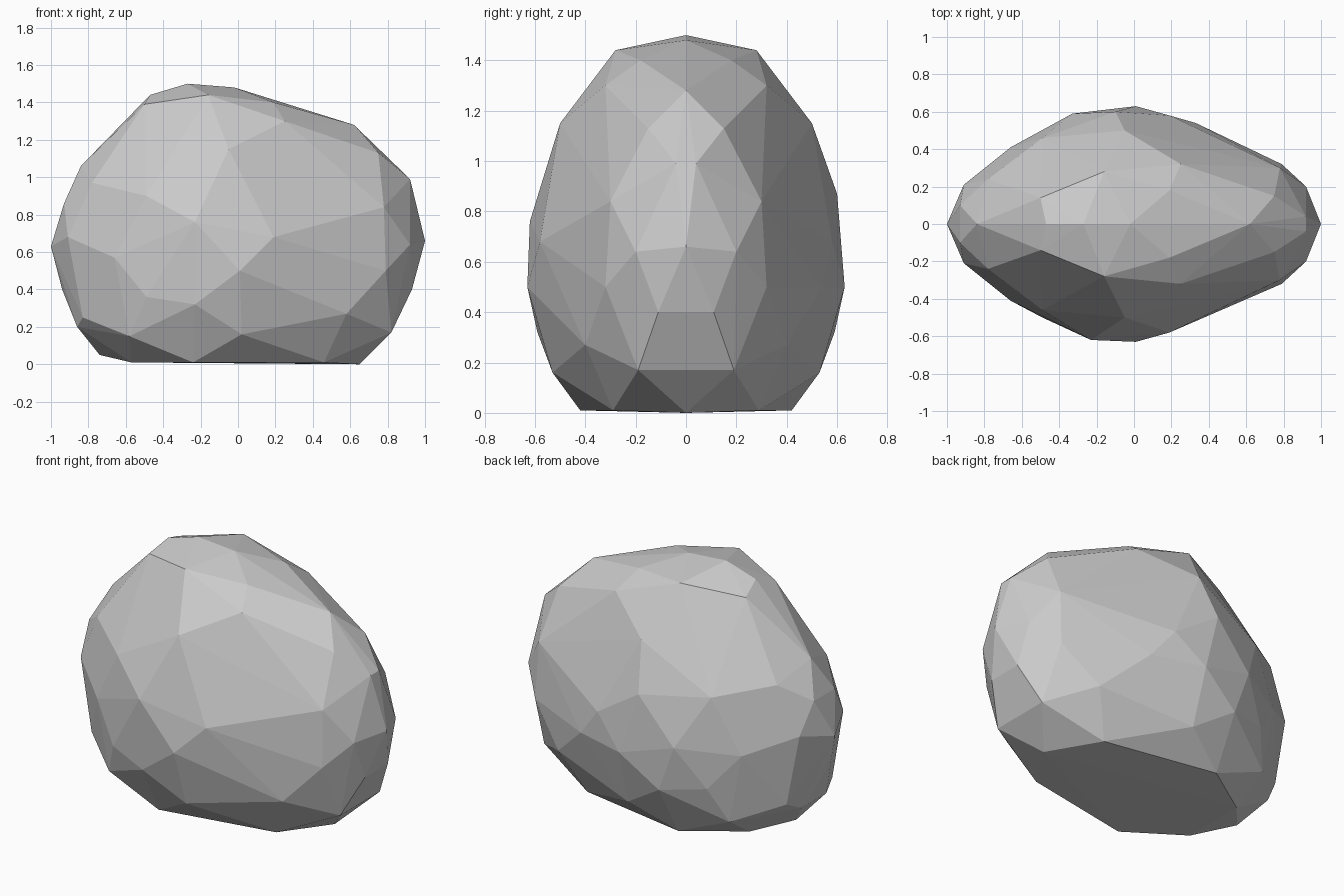
import bpy, bmesh

# Ridge points on the centre plane: x, z
ridge = [(-0.74, 0.05), (-0.94, 0.4), (-1.0, 0.63), (-0.84, 1.06), (-0.47, 1.44),
         (-0.27, 1.5), (-0.02, 1.48), (0.62, 1.28), (1.0, 0.66), (0.65, 0.0)]

# Facet corners shared by front and back: x, half depth, z
sides = [(-0.57, 0.2, 0.01), (-0.24, 0.42, 0.01), (0.46, 0.29, 0.01),
         (-0.86, 0.12, 0.2), (-0.83, 0.22, 0.25), (-0.58, 0.41, 0.15),
         (0.02, 0.53, 0.16), (0.58, 0.4, 0.27), (0.82, 0.19, 0.17),
         (-0.49, 0.5, 0.36), (-0.23, 0.59, 0.32), (0.93, 0.11, 0.4),
         (0.01, 0.63, 0.5), (0.79, 0.32, 0.5), (-0.66, 0.41, 0.57),
         (-0.91, 0.21, 0.68), (0.19, 0.58, 0.68), (0.92, 0.2, 0.64),
         (-0.93, 0.1, 0.86), (-0.49, 0.46, 0.9), (-0.78, 0.24, 0.97),
         (0.78, 0.3, 0.84), (0.92, 0.04, 0.99), (0.75, 0.15, 1.13),
         (-0.05, 0.5, 1.15), (-0.5, 0.14, 1.39), (-0.16, 0.28, 1.44),
         (0.19, 0.18, 1.4), (0.25, 0.32, 1.3)]

# Corners found on one face only
single = [(-0.23, -0.62, 0.76), (-0.1, 0.6, 0.87), (-0.33, 0.59, 0.6), (0.33, 0.54, 0.5)]

points = [(x, 0, z) for x, z in ridge] + single
points += [(x, s * y, z) for x, y, z in sides for s in (-1, 1)]

# Boulder: faceted skin stretched over the corners
bm = bmesh.new()
for p in points:
    bm.verts.new(p)
bmesh.ops.convex_hull(bm, input=bm.verts[:])
bmesh.ops.delete(bm, geom=[v for v in bm.verts if not v.link_faces], context='VERTS')
bmesh.ops.recalc_face_normals(bm, faces=bm.faces[:])
mesh = bpy.data.meshes.new("boulder")
bm.to_mesh(mesh)
bm.free()
boulder = bpy.data.objects.new("boulder", mesh)
bpy.context.collection.objects.link(boulder)
